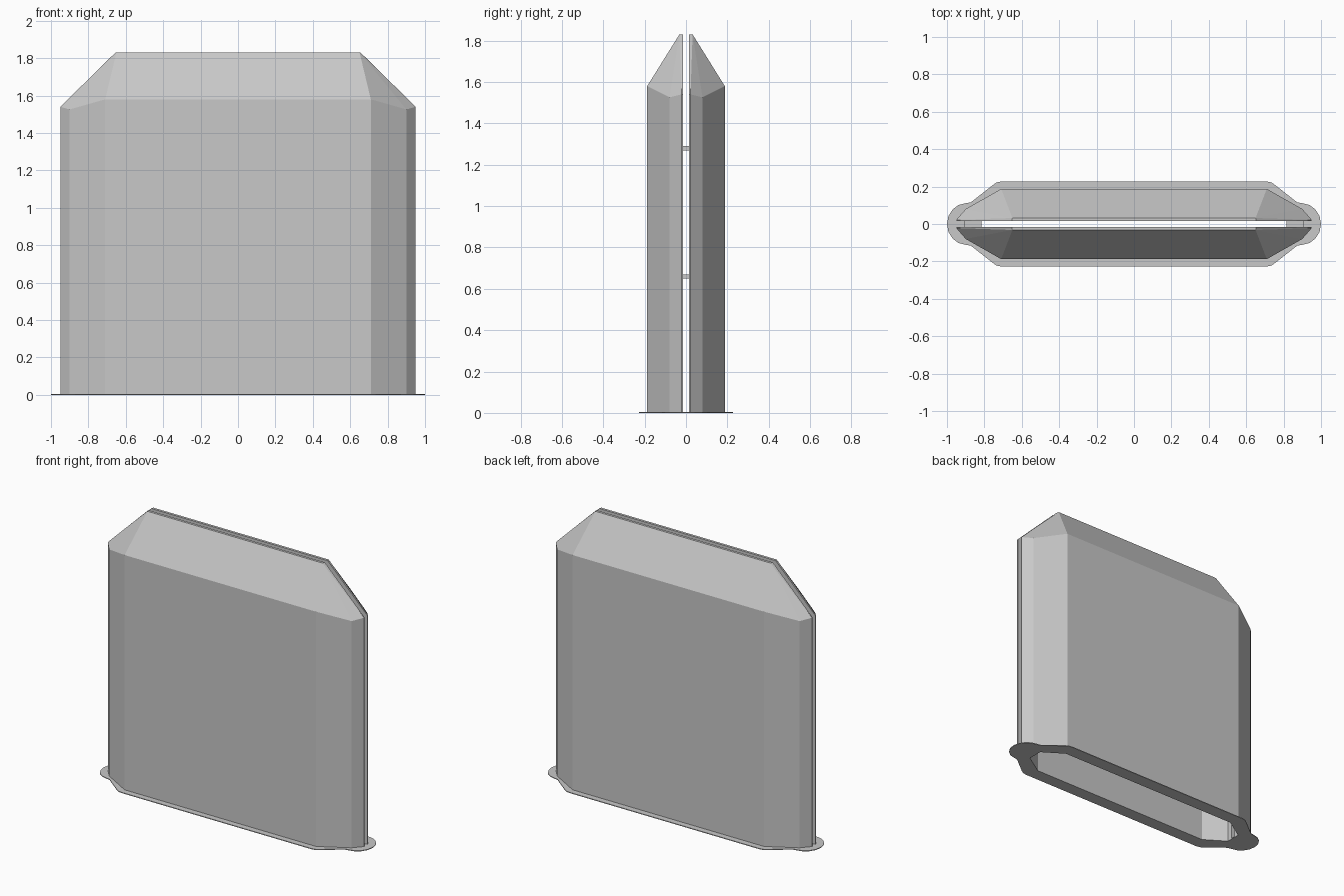
import bpy
import bmesh

cube = bpy.data.objects.get("Cube")
if cube:
    bpy.data.objects.remove(cube, do_unlink=True)

grey = bpy.data.materials.new("light_grey")
grey.use_nodes = True
colour = (0.58, 0.58, 0.58, 1)
grey.diffuse_color = colour
grey.node_tree.nodes["Principled BSDF"].inputs["Base Color"].default_value = colour

GAP = 0.015      # half the slot between the two shells
BRIM = 0.005     # brim thickness


def finish(name, bm):
    bmesh.ops.recalc_face_normals(bm, faces=bm.faces)
    mesh = bpy.data.meshes.new(name)
    bm.to_mesh(mesh)
    bm.free()
    mesh.materials.append(grey)
    obj = bpy.data.objects.new(name, mesh)
    bpy.context.collection.objects.link(obj)
    return obj


def hull(name, points):
    """Convex solid from points mirrored left to right."""
    bm = bmesh.new()
    for x, y, z in points:
        for side in (-1, 1):
            bm.verts.new((side * x, y, z))
    bmesh.ops.convex_hull(bm, input=bm.verts[:])
    bmesh.ops.dissolve_limit(bm, angle_limit=0.03, verts=bm.verts[:], edges=bm.edges[:])
    return finish(name, bm)


def cut(obj, cutter):
    mod = obj.modifiers.new("hollow", 'BOOLEAN')
    mod.operation = 'DIFFERENCE'
    mod.solver = 'EXACT'
    mod.object = cutter
    bpy.context.view_layer.update()
    graph = bpy.context.evaluated_depsgraph_get()
    mesh = bpy.data.meshes.new_from_object(obj.evaluated_get(graph))
    obj.modifiers.clear()
    obj.data = mesh


# Cavity shared by both shells and the brim
eaves = [(0.82, 0.05, 1.54), (0.68, 0.14, 1.566)]
quarter = eaves + [(x, y, -0.1) for x, y, z in eaves] + [(0.63, 0.01, 1.77), (0.82, 0.01, 1.58)]
cavity = hull("cavity_cutter", [(x, s * y, z) for x, y, z in quarter for s in (-1, 1)])
cavity.hide_render = True

# Two hollow half shells with a chamfered top
rim = [(0.95, GAP, 1.54), (0.95, 0.022, 1.54), (0.9, 0.08, 1.526), (0.71, 0.188, 1.58)]
body = rim + [(x, y, 0) for x, y, z in rim] + [(0.655, GAP, 1.83), (0.65, 0.032, 1.83)]
for name, s in (("front_shell", -1), ("back_shell", 1)):
    shell = hull(name, [(x, s * y, z) for x, y, z in body])
    cut(shell, cavity)

# Thin brim with rounded lobes at the ends
edge = [(1.0, 0.0), (0.992, 0.042), (0.97, 0.078), (0.938, 0.102), (0.9, 0.111), (0.872, 0.116),
        (0.755, 0.208), (0.735, 0.222), (0.705, 0.228)]
top = edge + [(-x, y) for x, y in reversed(edge)]
outline = top + [(x, -y) for x, y in reversed(top[1:-1])]
bm = bmesh.new()
face = bm.faces.new([bm.verts.new((x, y, 0)) for x, y in outline])
extruded = bmesh.ops.extrude_face_region(bm, geom=[face])["geom"]
raised = [g for g in extruded if isinstance(g, bmesh.types.BMVert)]
bmesh.ops.translate(bm, verts=raised, vec=(0, 0, BRIM))
if not any(f.normal.z < -0.5 for f in bm.faces) and face.is_valid:
    face.normal_flip()
brim = finish("brim", bm)
cut(brim, cavity)
bpy.data.objects.remove(cavity, do_unlink=True)

# Small tabs joining the shells across the slot
for side, label in ((-1, "right"), (1, "left")):
    for z, level in ((0.66, "lower"), (1.28, "upper")):
        bm = bmesh.new()
        bmesh.ops.create_cube(bm, size=1)
        bmesh.ops.scale(bm, vec=(0.09, 2 * GAP + 0.004, 0.02), verts=bm.verts)
        bmesh.ops.translate(bm, vec=(side * 0.86, 0, z), verts=bm.verts)
        finish(f"{level}_{label}_tab", bm)
